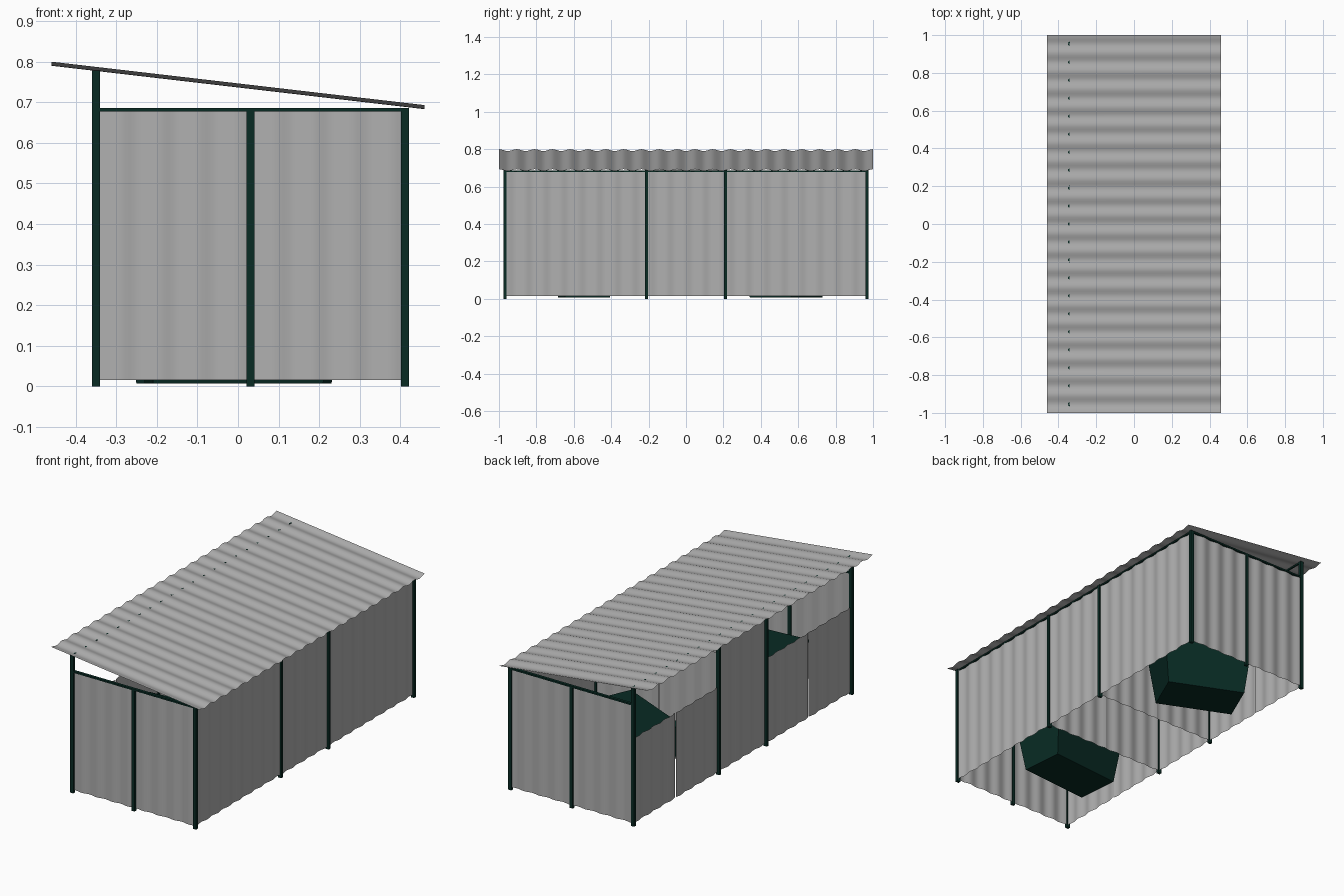
import bpy, math
from mathutils import Matrix, Vector

if "Cube" in bpy.data.objects:
    bpy.data.objects.remove(bpy.data.objects["Cube"])


def material(name, r, g, b):
    m = bpy.data.materials.new(name)
    m.diffuse_color = (r, g, b, 1)
    m.use_nodes = True
    m.node_tree.nodes["Principled BSDF"].inputs["Base Color"].default_value = m.diffuse_color
    return m


green = material("dark_green", 0.0025, 0.0235, 0.0175)
steel = material("sheet_grey", 0.43, 0.43, 0.43)

PERIOD, STEPS = 2 / 21, 8


def make(name, verts, faces, mat, smooth=False):
    me = bpy.data.meshes.new(name)
    me.from_pydata(verts, [], faces)
    me.materials.append(mat)
    for p in me.polygons:
        p.use_smooth = smooth
    ob = bpy.data.objects.new(name, me)
    bpy.context.collection.objects.link(ob)
    return ob


def frustum(name, x, y, z0, z1, low, high, angle=0.0):
    """Closed box whose bottom and top half sizes may differ."""
    rot = Matrix.Rotation(angle, 3, 'Z')
    vs = []
    for z, (a, b) in ((z0, low), (z1, high)):
        for sx, sy in ((-1, -1), (1, -1), (1, 1), (-1, 1)):
            vs.append(rot @ Vector((sx * a, sy * b, 0)) + Vector((x, y, z)))
    fs = [(3, 2, 1, 0), (4, 5, 6, 7)]
    fs += [(i, (i + 1) % 4, (i + 1) % 4 + 4, i + 4) for i in range(4)]
    return make(name, vs, fs, green)


def box(name, x0, x1, y0, y1, z0, z1):
    h = ((x1 - x0) / 2, (y1 - y0) / 2)
    return frustum(name, (x0 + x1) / 2, (y0 + y1) / 2, z0, z1, h, h)


def sheet(name, start, end, side, wave, amp=0.0038):
    """Corrugated sheet: runs start to end, extruded by side, rippled along wave."""
    start, end, side, wave = map(Vector, (start, end, side, wave))
    length = (end - start).length
    n = max(2, round(length / PERIOD * STEPS))
    vs, fs = [], []
    for i in range(n + 1):
        d = length * i / n
        p = start.lerp(end, i / n) + wave * amp * math.cos(2 * math.pi * d / PERIOD)
        vs += [p, p + side]
    for i in range(n):
        a = 2 * i
        fs.append((a, a + 2, a + 3, a + 1))
    return make(name, vs, fs, steel, True)


XL, XM, XR, YE, YM = -0.35, 0.031, 0.412, 0.967, 0.21
W, D = 0.01, 0.008
BASE, WALL_TOP, DOOR_TOP, FRONT_TOP = 0.015, 0.68, 0.49, 0.77

# Posts along both long sides and in the middle of each end
for y in (-YE, -YM, YM, YE):
    box("tall_post", XL - W, XL + W, y - D, y + D, 0, 0.778)
    box("short_post", XR - W, XR + W, y - D, y + D, 0, 0.685)
for y in (-YE, YE):
    box("end_middle_post", XM - W, XM + W, y - D, y + D, 0, 0.678)
    box("end_rail", XL + W, XR + W, y - D, y + D, 0.677, 0.686)

# Long rails under the roof
box("low_side_rail", XR - 0.005, XR + 0.005, -YE, YE, 0.677, 0.685)
box("high_side_rail", XL, XL + 0.008, -YE, YE, 0.769, 0.7775)

# End walls and the two inner partitions
for name, y in (("end_wall", -YE), ("partition", -YM), ("partition", YM), ("end_wall", YE)):
    for a, b in ((XL + W, XM - W), (XM - W if name == "partition" else XM + W, XR - W)):
        sheet(name, (a, y, BASE), (b, y, BASE), (0, 0, WALL_TOP - BASE), (0, 1, 0))

# Long closed wall on the low side
for a, b in ((-YE, -YM), (-YM, YM), (YM, YE)):
    sheet("long_wall", (XR, a + D, BASE), (XR, b - D, BASE), (0, 0, WALL_TOP - BASE), (1, 0, 0))

# Access side: full-height centre panel with a pair of low doors on each side
sheet("centre_panel", (XL, -YM + D, BASE), (XL, YM - D, BASE), (0, 0, FRONT_TOP - BASE), (1, 0, 0))
mid, gap = (YM + YE) / 2, 0.003
for s in (-1, 1):
    for a, b in ((YM + D, mid - gap), (mid + gap, YE - D)):
        sheet("door", (XL, s * a, BASE), (XL, s * b, BASE), (0, 0, DOOR_TOP - BASE), (1, 0, 0))

# Sloping corrugated roof
sheet("roof", (-0.46, -1, 0.795), (-0.46, 1, 0.795), (0.92, 0, -0.107), (0, 0, 1), 0.005)

# Two tapered bins standing slightly askew
for y, angle in ((-0.545, 5), (0.535, -23.5)):
    frustum("bin", -0.01, y, 0.007, 0.365, (0.21, 0.12), (0.25, 0.175), math.radians(angle))
